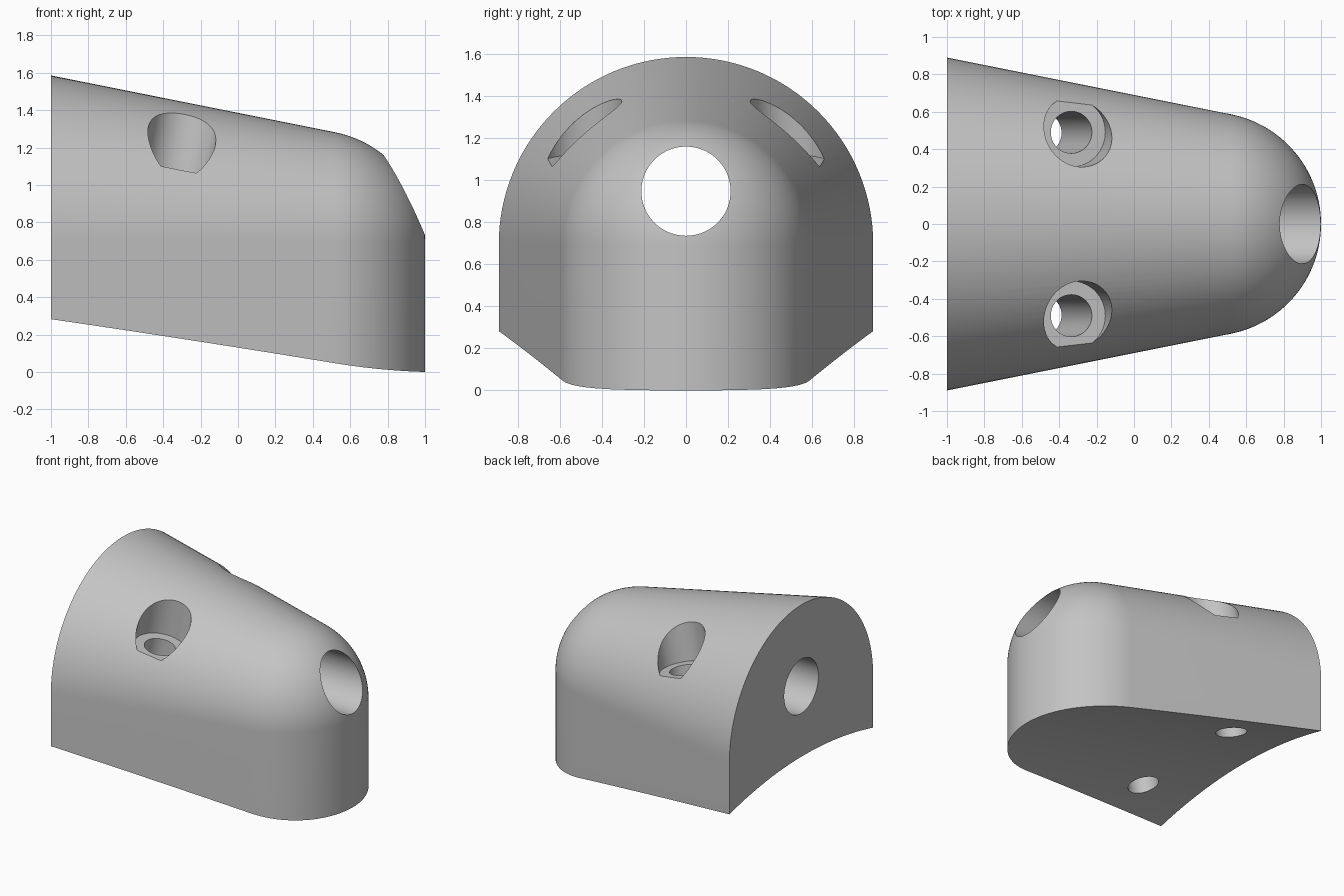
import bpy, bmesh, math
from mathutils import Vector

cube = bpy.data.objects.get("Cube")
if cube:
    bpy.data.objects.remove(cube, do_unlink=True)

grey = bpy.data.materials.new("plain grey")
grey.use_nodes = True
colour = (0.55, 0.55, 0.55, 1)
grey.diffuse_color = colour
grey.node_tree.nodes["Principled BSDF"].inputs["Base Color"].default_value = colour

SLOPE = 0.197                # taper of the sides, top and underside
SPRING = 0.695               # height where the arch starts
BACK_R = 0.89                # arch radius at the back face
NOSE_R = 0.598
NOSE_X = 1 - NOSE_R
TILT = Vector((SLOPE, 0, 1)).normalized()


def loft(name, rings):
    """Join equal-length rings of points into a closed solid."""
    bm = bmesh.new()
    rows = [[bm.verts.new(p) for p in ring] for ring in rings]
    n = len(rows[0])
    for a, b in zip(rows, rows[1:]):
        for i in range(n):
            j = (i + 1) % n
            bm.faces.new((a[i], a[j], b[j], b[i]))
    bm.faces.new(rows[0][::-1])
    bm.faces.new(rows[-1])
    bmesh.ops.remove_doubles(bm, verts=bm.verts, dist=1e-5)
    bmesh.ops.recalc_face_normals(bm, faces=bm.faces)
    mesh = bpy.data.meshes.new(name)
    bm.to_mesh(mesh)
    bm.free()
    mesh.materials.append(grey)
    obj = bpy.data.objects.new(name, mesh)
    bpy.context.collection.objects.link(obj)
    return obj


def rod(name, start, axis, length, radius, sides=64):
    """Round cutter running from start along axis."""
    axis = Vector(axis).normalized()
    side = Vector((0, 1, 0))
    other = axis.cross(side)
    turns = [math.tau * i / sides for i in range(sides)]
    return loft(name, [[Vector(start) + axis * d + radius * (side * math.cos(t) + other * math.sin(t))
                        for t in turns] for d in (0, length)])


def arch(x, r, steps=64):
    """Round-topped section with straight legs reaching below the underside."""
    pts = [(x, r * math.cos(math.pi * i / steps), SPRING + r * math.sin(math.pi * i / steps))
           for i in range(steps + 1)]
    return [(x, r, -0.5)] + pts + [(x, -r, -0.5)]


# Body: tapered arch with a tangent ball-shaped nose
sections = [(-1, BACK_R)]
first = math.atan(SLOPE)
for i in range(29):
    a = first + (math.pi / 2 - first) * i / 28
    sections.append((NOSE_X + NOSE_R * math.sin(a), max(NOSE_R * math.cos(a), 0.004)))
body = loft("body", [arch(x, r) for x, r in sections])

# Underside cutter: shallow concave cylinder on a sloping axis
CURVE_R = 3.6
cutters = []
ring = []
for i in range(49):
    y = -1.2 + 2.4 * i / 48
    ring.append((y, math.sqrt(CURVE_R ** 2 - y * y) - CURVE_R))
ring += [(1.2, -2), (-1.2, -2)]
cutters.append(loft("underside_cutter", [[(x, y, z + SLOPE * (1 - x)) for y, z in ring]
                                         for x in (-1.5, 1.5)]))

# Main bore and the two counterbored screw holes
cutters.append(rod("bore_cutter", (-1.5, 0, 0.947), (1, 0, 0), 3, 0.212, 96))
for label, s in (("left", 1), ("right", -1)):
    floor = Vector((-0.335, s * 0.49, 1.085))
    cutters.append(rod(label + "_pocket_cutter", floor, TILT, 1, 0.185))
    cutters.append(rod(label + "_screw_cutter", floor - TILT * 1.5, TILT, 1.6, 0.112))

bpy.ops.object.select_all(action='DESELECT')
bpy.context.view_layer.objects.active = body
body.select_set(True)
for cutter in cutters:
    cutter.hide_render = True
    mod = body.modifiers.new(cutter.name, 'BOOLEAN')
    mod.operation = 'DIFFERENCE'
    mod.solver = 'EXACT'
    mod.object = cutter
    bpy.ops.object.modifier_apply(modifier=mod.name)
for cutter in cutters:
    bpy.data.objects.remove(cutter, do_unlink=True)

bpy.ops.object.shade_smooth_by_angle(angle=math.radians(25))
